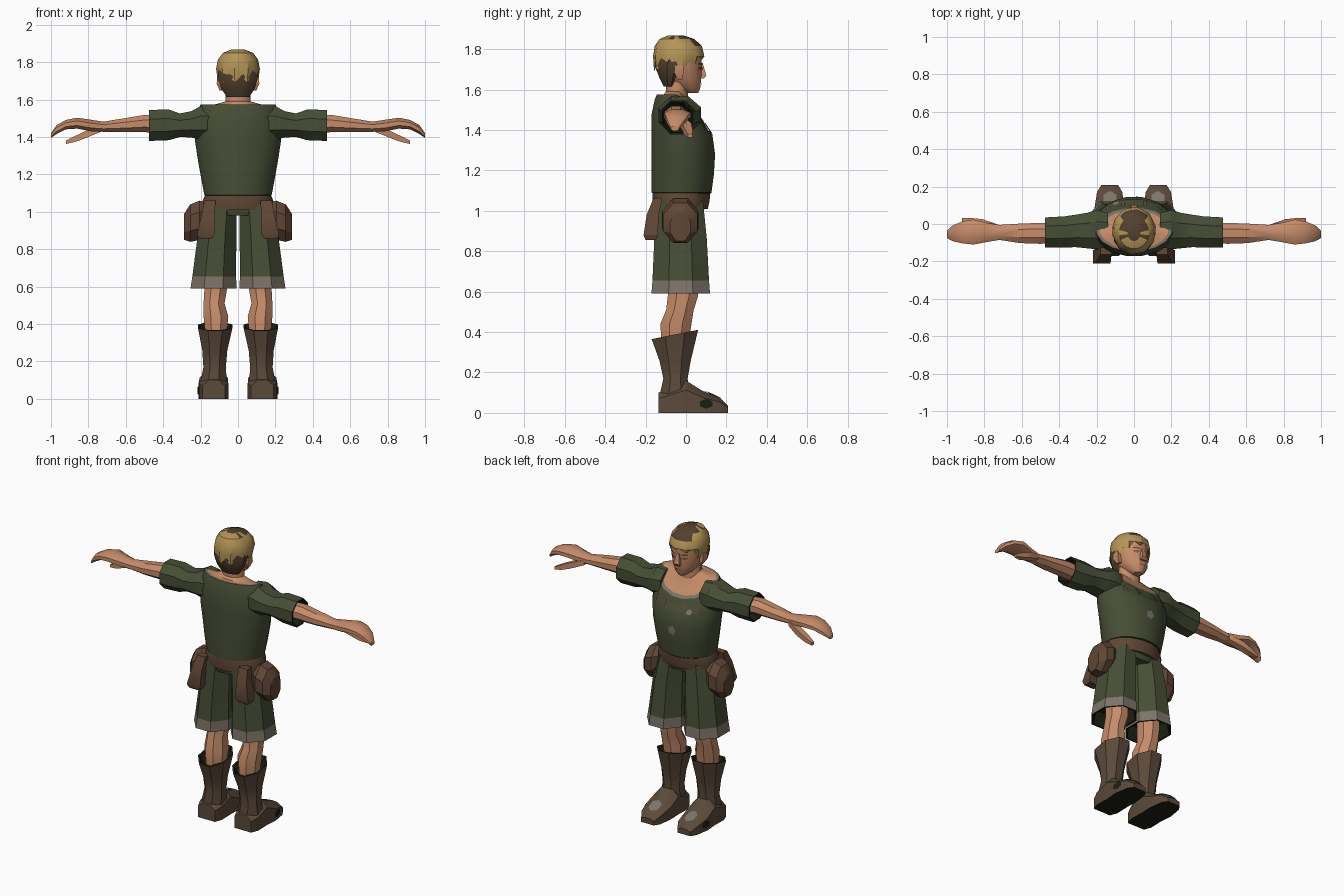
import bpy, bmesh, math
from mathutils import Vector
from mathutils.bvhtree import BVHTree

if "Cube" in bpy.data.objects:
    bpy.data.objects.remove(bpy.data.objects["Cube"])

COLOURS = {
    "green_cloth": (0.062, 0.076, 0.036), "skin": (0.56, 0.26, 0.14),
    "blond_hair": (0.46, 0.30, 0.095), "dark_hair": (0.085, 0.052, 0.027),
    "grey_trim": (0.21, 0.175, 0.14), "boot_leather": (0.105, 0.068, 0.042),
    "belt_leather": (0.115, 0.062, 0.036), "dark_inside": (0.012, 0.014, 0.007),
    "face_shade": (0.25, 0.10, 0.06)}
MATS = {}
for key, rgb in COLOURS.items():
    m = bpy.data.materials.new(key)
    m.use_nodes = True
    m.diffuse_color = (*rgb, 1)
    bsdf = m.node_tree.nodes["Principled BSDF"]
    bsdf.inputs["Base Color"].default_value = (*rgb, 1)
    bsdf.inputs["Roughness"].default_value = 0.9
    MATS[key] = m
parts = []


def finish(name, bm, mats):
    me = bpy.data.meshes.new(name)
    bm.to_mesh(me)
    bm.free()
    for key in mats:
        me.materials.append(MATS[key])
    ob = bpy.data.objects.new(name, me)
    bpy.context.collection.objects.link(ob)
    parts.append(ob)
    return ob


def loft(name, rings, mat, axis="Z", n=8, side=1, bands={}, tweak=None, floor=False, rule=None):
    """Rings are (position on axis, two centre values, two half widths)."""
    mats = [mat] + [k for k in COLOURS if k != mat]
    bm = bmesh.new()
    grid = []
    grow = 1 / math.cos(math.pi / n)
    for p, c, d, rc, rd in rings:
        row = []
        for i in range(n):
            a = math.tau * (i + 0.5) / n
            u, v = c + rc * grow * math.cos(a), d + rd * grow * math.sin(a)
            if floor and math.sin(a) < 0:
                v = 0
            co = {"Z": (u, v, p), "X": (p, u, v), "Y": (u, p, v)}[axis]
            if tweak:
                co = tweak(*co, i, len(grid))
            row.append(bm.verts.new((co[0] * side, co[1], co[2])))
        grid.append(row)
    for b in range(len(grid) - 1):
        for i in range(n):
            j = (i + 1) % n
            f = bm.faces.new((grid[b][i], grid[b][j], grid[b + 1][j], grid[b + 1][i]))
            f.material_index = mats.index(bands.get(b, mat))
    for row, band in ((grid[0], 0), (grid[-1], len(grid) - 2)):
        f = bm.faces.new(row)
        f.material_index = mats.index(bands.get(band, mat))
    bmesh.ops.recalc_face_normals(bm, faces=bm.faces)
    if rule:
        for f in bm.faces:
            key = rule(f.calc_center_median(), f.normal)
            if key:
                f.material_index = mats.index(key)
    return finish(name, bm, mats)


def pair(name, *args, **kw):
    return [loft(pre + name, *args, side=s, **kw) for pre, s in (("left_", 1), ("right_", -1))]


def patch(name, target, mat, centre, ru, rv, face="Y", sign=1, n=6, turn=0.5):
    """Thin painted plate projected along one axis on to a part."""
    me = target.data
    tree = BVHTree.FromPolygons([v.co for v in me.vertices], [p.vertices for p in me.polygons])
    k = "XYZ".index(face)
    ray = Vector((0, 0, 0))
    ray[k] = -sign
    bm = bmesh.new()
    verts = []
    for i in range(n + 1):
        a = math.tau * (i + turn) / n
        r = 0 if i == n else 1
        uv = (centre[0] + r * ru * math.cos(a), centre[1] + r * rv * math.sin(a))
        start = list(uv)
        start.insert(k, 2 * sign)
        hit, normal = tree.ray_cast(Vector(start), ray)[:2]
        if hit is None:
            bm.free()
            return
        verts.append(bm.verts.new(hit - ray * 0.005))
    for i in range(n):
        f = bm.faces.new((verts[i], verts[(i + 1) % n], verts[n]))
        f.normal_update()
        if f.normal.dot(ray) > 0:
            f.normal_flip()
    finish(name, bm, [mat])


# Shirt with a scooped collar, bare chest and neck
def scoop(x, y, z, i, b):
    k = 1.1 * min(1, max(0, (z - 1.38) / 0.19))
    return x, y, z - k * max(0, y + 0.03)


shirt = loft("shirt_and_neck", [
    (1.11, 0, -0.02, .15, .12), (1.085, 0, -0.02, .17, .14), (1.09, 0, -0.022, .18, .148),
    (1.18, 0, -0.017, .197, .155), (1.28, 0, -0.013, .215, .157), (1.38, 0, -0.02, .23, .15),
    (1.48, 0, -0.03, .226, .14), (1.55, 0, -0.03, .212, .125), (1.575, 0, -0.03, .2, .115),
    (1.575, 0, -0.03, .182, .1), (1.575, 0, -0.035, .12, .075), (1.59, 0, -0.045, .068, .055),
    (1.66, 0, -0.045, .065, .055)], "green_cloth", n=16, tweak=scoop,
    bands={0: "dark_inside", 1: "dark_inside", 8: "grey_trim", 9: "skin", 10: "skin", 11: "skin"})
for i, x in enumerate((-0.14, -0.06, 0.06, 0.14)):
    patch(f"collar_lace_{i}", shirt, "belt_leather", (x, 1.41), .014, .035, n=4)
patch("chest_patch", shirt, "grey_trim", (0, 1.26), .028, .032, n=5)
patch("collar_patch", shirt, "grey_trim", (-0.1, 1.39), .02, .016, n=5)

# Sleeves with open dark cuffs
pair("sleeve", [
    (.14, -.03, 1.475, .09, .085), (.2, -.03, 1.475, .105, .09), (.25, -.035, 1.468, .095, .07),
    (.31, -.037, 1.463, .087, .063), (.37, -.042, 1.465, .083, .082), (.475, -.045, 1.462, .08, .083),
    (.475, -.045, 1.462, .072, .075), (.42, -.045, 1.462, .06, .06)],
    "green_cloth", axis="X", bands={5: "dark_inside", 6: "dark_inside"})

# Forearms with curled hands and thumbs
pair("arm", [
    (.36, -.045, 1.465, .052, .045), (.5, -.05, 1.472, .056, .046), (.61, -.05, 1.463, .052, .037),
    (.72, -.045, 1.455, .04, .027), (.79, -.045, 1.462, .052, .031), (.86, -.043, 1.474, .067, .029),
    (.92, -.045, 1.466, .058, .025), (.97, -.05, 1.44, .042, .024), (1, -.055, 1.408, .02, .012)],
    "skin", axis="X")
pair("thumb", [
    (.73, -.02, 1.445, .018, .016), (.81, .004, 1.415, .022, .019),
    (.87, .012, 1.39, .02, .016), (.92, .02, 1.372, .011, .009)], "skin", axis="X", n=4)

# Head, nose and ears
head = loft("head", [
    (1.583, 0, .03, .025, .03), (1.605, 0, .015, .052, .055), (1.65, 0, -.015, .08, .09),
    (1.71, 0, -.025, .096, .102), (1.78, 0, -.03, .1, .108), (1.84, 0, -.04, .06, .07)],
    "skin", n=12)
loft("nose", [(1.655, 0, .07, .018, .018), (1.67, 0, .075, .019, .026),
              (1.73, 0, .068, .009, .015)], "skin", n=4)
pair("ear", [(1.65, .09, -.03, .008, .012), (1.685, .1, -.035, .014, .024),
             (1.72, .1, -.035, .012, .02)], "skin", n=4)
for pre, s in (("left", 1), ("right", -1)):
    patch(pre + "_eye", head, "face_shade", (s * 0.04, 1.705), .02, .008)
    patch(pre + "_brow", head, "dark_hair", (s * 0.042, 1.728), .024, .005, n=4)
patch("mouth", head, "face_shade", (0, 1.628), .024, .005)


# Hair: dark nape under a ragged blond cap
def ragged(x, y, z, i, b):
    if b == 0:
        z += (0.02 if i % 2 else -0.015) + 0.75 * max(0, y)
    if b < 3 and i % 2:
        x, y = x * 0.96, -0.037 + (y + 0.037) * 0.96
    return x, y, z


def parting(c, normal):
    if normal.z > 0.3 and abs(c.x) < 0.055 and c.y > -0.07 and c.z > 1.82:
        return "dark_hair"


loft("nape_hair", [
    (1.615, 0, -.08, .06, .03), (1.66, 0, -.08, .09, .052), (1.72, 0, -.07, .107, .085),
    (1.78, 0, -.05, .105, .095)], "dark_hair", n=12)
loft("hair_cap", [
    (1.705, 0, -.04, .107, .118), (1.765, 0, -.036, .117, .127), (1.815, 0, -.038, .107, .117),
    (1.85, 0, -.045, .08, .087), (1.868, 0, -.05, .035, .04)],
    "blond_hair", n=20, tweak=ragged, rule=parting)

# Shorts with pale hems, hollow legs and belt
loft("shorts_seat", [(.98, 0, -.03, .17, .11), (1.02, 0, -.03, .185, .125),
                     (1.08, 0, -.025, .17, .13)], "green_cloth", n=12)
pair("shorts_leg", [
    (1.04, .093, -.03, .085, .115), (.86, .113, -.027, .104, .13), (.655, .127, -.026, .117, .14),
    (.59, .131, -.026, .123, .145), (.59, .131, -.026, .113, .135), (.68, .125, -.026, .1, .12)],
    "green_cloth", bands={2: "grey_trim", 3: "dark_inside", 4: "dark_inside"})
loft("belt", [(1.01, 0, -.027, .19, .135), (1.05, 0, -.025, .192, .142),
              (1.095, 0, -.022, .175, .142)], "belt_leather", n=16)
pair("side_pouch", [
    (.16, -.028, .985, .06, .06), (.205, -.028, .955, .09, .105), (.255, -.028, .94, .085, .1),
    (.288, -.028, .92, .05, .07)], "belt_leather", axis="X")
pair("back_pouch", [
    (1.06, .15, -.14, .03, .022), (.98, .16, -.165, .036, .03), (.88, .172, -.175, .047, .035),
    (.855, .175, -.175, .035, .025)], "belt_leather", n=4)

# Bare knees
pair("knee", [
    (.68, .12, -.015, .058, .07), (.58, .12, -.015, .06, .075), (.51, .128, -.03, .056, .068),
    (.44, .118, -.05, .066, .077), (.33, .118, -.055, .055, .065)], "skin")

# Boots: flared shafts, boxy feet, worn toes
pair("boot_shaft", [
    (.02, .13, -.05, .07, .08), (.09, .13, -.055, .07, .075), (.17, .125, -.052, .06, .06),
    (.26, .124, -.054, .067, .078), (.388, .122, -.055, .092, .115),
    (.388, .122, -.055, .082, .103), (.34, .12, -.055, .06, .075)], "boot_leather",
    tweak=lambda x, y, z, i, b: (x, y, z + (y + .055) * .2 * (b > 3)),
    bands={4: "dark_inside", 5: "dark_inside"})
feet = pair("boot_foot", [
    (-.137, .13, .05, .06, .05), (-.09, .13, .06, .078, .06), (0, .13, .08, .075, .08),
    (.08, .132, .055, .08, .055), (.17, .13, .037, .068, .037), (.208, .13, .018, .045, .018)],
    "boot_leather", axis="Y", floor=True,
    rule=lambda c, normal: "dark_inside" if normal.z < -.8 else None)
for foot, pre, s in zip(feet, ("left", "right"), (1, -1)):
    patch(pre + "_toe_patch", foot, "grey_trim", (s * .128, .135), .04, .042, face="Z")
    patch(pre + "_boot_hole", foot, "dark_inside", (.1, .045), .035, .025, face="X", sign=s)

# Soft shading with crisp edges
bpy.ops.object.select_all(action="DESELECT")
for ob in parts:
    ob.select_set(True)
bpy.context.view_layer.objects.active = parts[0]
bpy.ops.object.shade_smooth_by_angle(angle=math.radians(32))
